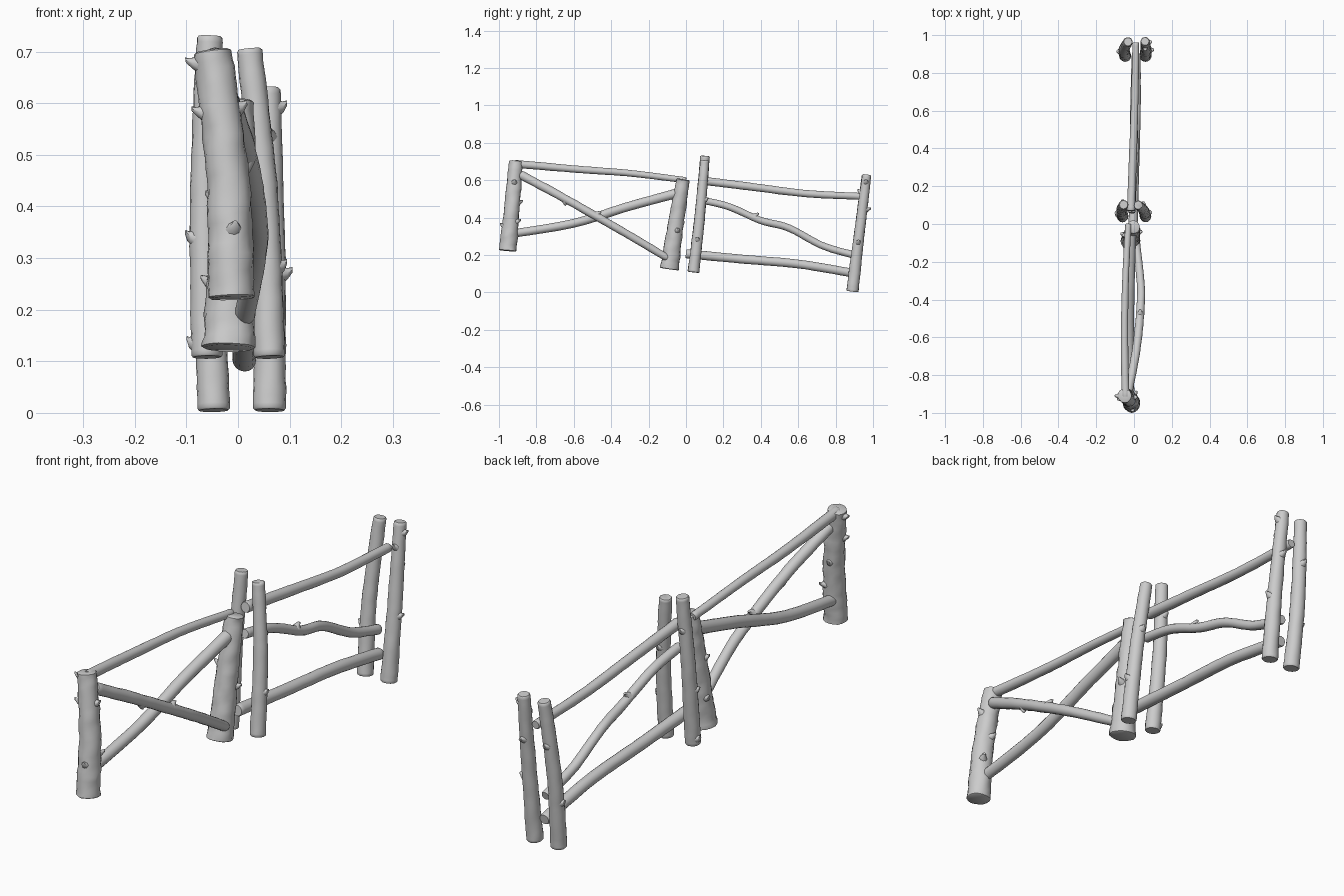
import bpy, bmesh, math, random
from mathutils import Vector, noise

random.seed(4)
if "Cube" in bpy.data.objects:
    bpy.data.objects.remove(bpy.data.objects["Cube"])

wood = bpy.data.materials.new("grey_wood")
wood.use_nodes = True
GREY = (0.6, 0.6, 0.6, 1)
wood.diffuse_color = GREY
wood.node_tree.nodes["Principled BSDF"].inputs["Base Color"].default_value = GREY


def spline(points, t):
    """Point at t (0..1) on a smooth curve through the points."""
    n = len(points) - 1
    i = min(int(t * n), n - 1)
    f = t * n - i
    a, b, c, d = (points[min(max(k, 0), n)] for k in (i - 1, i, i + 1, i + 2))
    return 0.5 * (2 * b + (c - a) * f + (2 * a - 5 * b + 4 * c - d) * f ** 2
                  + (3 * b - a - 3 * c + d) * f ** 3)


def frame(points, t):
    """Centre, tangent and two cross directions of the log at t."""
    tan = (spline(points, min(t + .01, 1)) - spline(points, max(t - .01, 0))).normalized()
    u = Vector((1, 0, 0))
    u = (u - tan * u.dot(tan)).normalized()
    return spline(points, t), tan, u, tan.cross(u)


def log(name, path, r0, r1, rough=0.08, knots=(), sides=16, rings=28):
    """Rough tapering log; each knot is (place along log, angle, length)."""
    pts = [Vector(p) for p in path]
    bm = bmesh.new()
    seed = Vector((random.random(), random.random(), random.random())) * 20
    # ends are drawn in slightly for a worn edge
    steps = [(0, .9), (.012, 1)] + [(i / rings, 1) for i in range(1, rings)] + [(.988, 1), (1, .86)]
    loops = []
    for t, squeeze in steps:
        c, tan, u, v = frame(pts, t)
        r = (r0 + (r1 - r0) * t) * squeeze
        ring = []
        for k in range(sides):
            a = math.tau * k / sides
            d = u * math.cos(a) + v * math.sin(a)
            p = c + d * r
            bump = noise.noise(p * 28 + seed) + 0.6 * noise.noise(p * 65 + seed)
            ring.append(bm.verts.new(c + d * r * (1 + rough * bump)))
        loops.append(ring)
    for lo, hi in zip(loops, loops[1:]):
        for k in range(sides):
            j = (k + 1) % sides
            bm.faces.new((lo[k], lo[j], hi[j], hi[k]))
    bm.faces.new(loops[0][::-1])
    bm.faces.new(loops[-1])
    # broken twig stubs
    for t, deg, length in knots:
        c, tan, u, v = frame(pts, t)
        r = r0 + (r1 - r0) * t
        a = math.radians(deg)
        d = u * math.cos(a) + v * math.sin(a)
        side = tan.cross(d)
        prev = None
        for reach, width, lift in ((-.012, .02, -.004), (.004, .011, .002), (length, .005, .01)):
            o = c + d * (r + reach) + tan * lift
            ring = [bm.verts.new(o + (side * math.cos(q) + tan * math.sin(q)) * width)
                    for q in (math.tau * k / 8 for k in range(8))]
            if prev:
                for k in range(8):
                    j = (k + 1) % 8
                    bm.faces.new((prev[k], prev[j], ring[j], ring[k]))
            prev = ring
        bm.faces.new(prev)
    bmesh.ops.recalc_face_normals(bm, faces=bm.faces)
    mesh = bpy.data.meshes.new(name)
    bm.to_mesh(mesh)
    bm.free()
    mesh.materials.append(wood)
    obj = bpy.data.objects.new(name, mesh)
    bpy.context.collection.objects.link(obj)
    bpy.ops.object.select_all(action="DESELECT")
    bpy.context.view_layer.objects.active = obj
    obj.select_set(True)
    bpy.ops.object.shade_smooth_by_angle(angle=math.radians(45))


# thick single posts of the front panel
log("front_post", [(-.012, -.952, .222), (-.02, -.93, .46), (-.05, -.908, .702)], .046, .037, .1,
    [(.93, 180, .016), (.73, 0, .014), (.73, 190, .016), (.35, 60, .018), (.3, 280, .012), (.55, 100, .014)])
log("middle_post", [(-.018, -.09, .125), (-.012, -.055, .36), (-.005, -.015, .605)], .051, .035, .1,
    [(.75, 260, .02), (.45, 20, .016), (.3, 160, .014), (.6, 200, .014)])

# slim paired posts of the rear panel
log("right_inner_post", [(-.06, .04, .108), (-.065, .075, .42), (-.055, .102, .73)], .031, .025, .06,
    [(.07, 170, .008), (.38, 200, .01), (.75, 90, .012)])
log("left_inner_post", [(.061, .04, .108), (.05, .075, .42), (.022, .1, .705)], .031, .024, .06,
    [(.3, 0, .01), (.62, 80, .01)])
log("right_outer_post", [(-.047, .89, .005), (-.052, .925, .3), (-.032, .965, .625)], .032, .025, .06,
    [(.35, 180, .01), (.7, 90, .014)])
log("left_outer_post", [(.061, .89, .005), (.063, .925, .3), (.058, .967, .63)], .033, .024, .06,
    [(.45, 0, .014), (.91, 0, .012), (.7, 90, .018), (.82, 270, .014)])

# front panel top rail and crossed braces
log("front_top_rail", [(-.045, -.915, .688), (-.05, -.6, .66), (-.045, -.3, .637), (-.03, 0, .6)],
    .021, .016, .05)
log("falling_brace", [(-.03, -.885, .63), (.01, -.68, .52), (.032, -.48, .407), (.036, -.32, .315),
                      (.012, -.1, .185)], .023, .02, .07, [(.5, 270, .014), (.3, 90, .01)])
log("rising_brace", [(-.02, -.925, .315), (-.024, -.6, .37), (-.02, -.3, .462), (-.012, -.03, .535)],
    .022, .025, .05)

# rear panel rails
log("rear_top_rail", [(-.016, .07, .6), (-.006, .35, .565), (.004, .65, .528), (.01, .96, .513)],
    .022, .018, .05)
log("rear_middle_rail", [(-.012, .06, .497), (-.004, .22, .462), (.006, .4, .385), (-.002, .55, .345),
                         (.002, .73, .25), (.008, .9, .2)], .019, .019, .08, [(.36, 270, .014)])
log("rear_bottom_rail", [(-.005, 0, .207), (.004, .3, .178), (.012, .6, .152), (.012, .9, .102)],
    .024, .023, .05)
